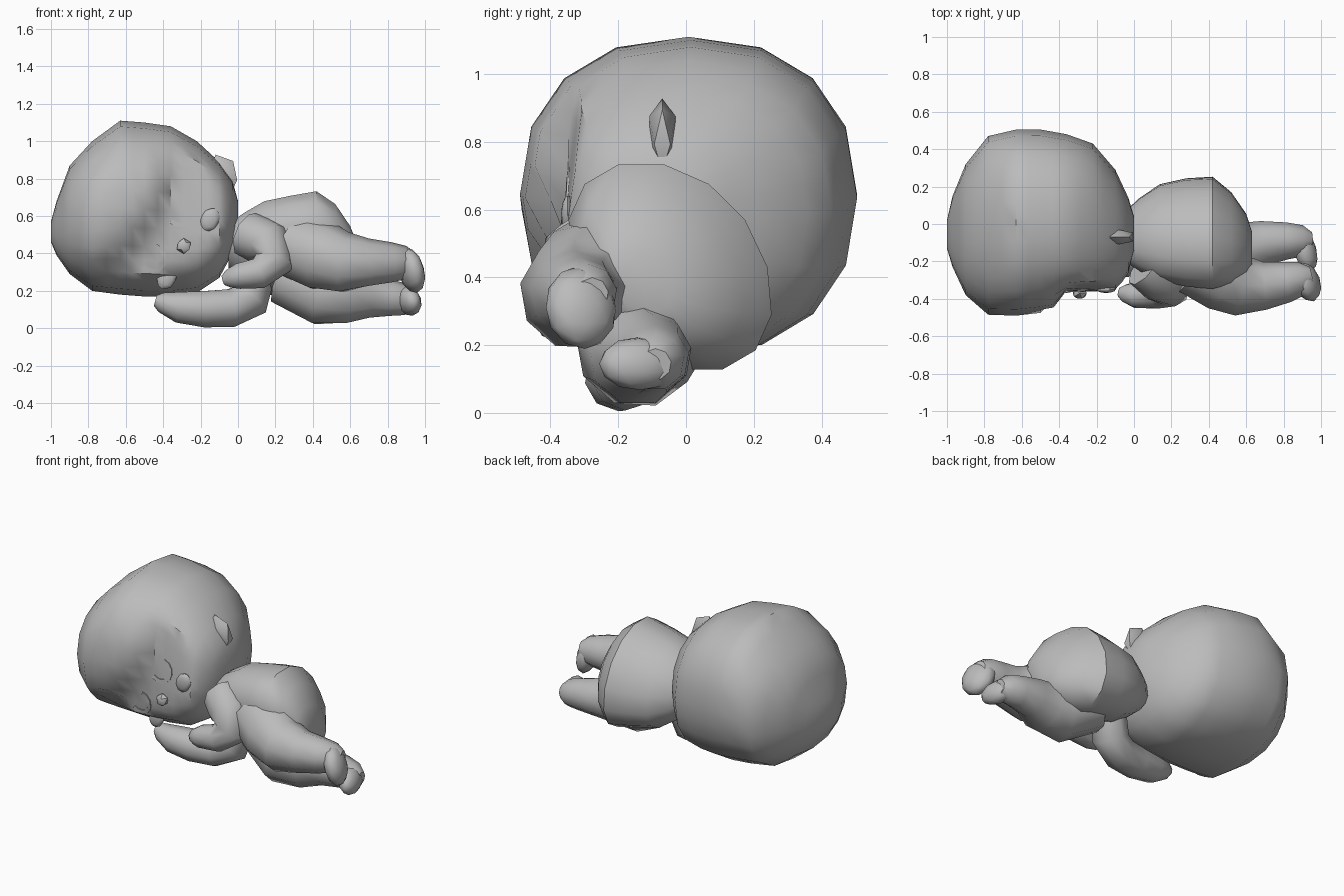
import bpy, bmesh, math
from mathutils import Vector, Matrix
from mathutils.bvhtree import BVHTree

if "Cube" in bpy.data.objects:
    bpy.data.objects.remove(bpy.data.objects["Cube"], do_unlink=True)

mat = bpy.data.materials.new("soft grey")
mat.use_nodes = True
GREY = (0.5, 0.5, 0.5, 1)
mat.diffuse_color = GREY
mat.node_tree.nodes["Principled BSDF"].inputs["Base Color"].default_value = GREY


def finish(bm, name, angle=40):
    bmesh.ops.recalc_face_normals(bm, faces=bm.faces[:])
    me = bpy.data.meshes.new(name)
    bm.to_mesh(me)
    bm.free()
    me.materials.append(mat)
    ob = bpy.data.objects.new(name, me)
    bpy.context.collection.objects.link(ob)
    bpy.ops.object.select_all(action='DESELECT')
    ob.select_set(True)
    bpy.context.view_layer.objects.active = ob
    bpy.ops.object.shade_smooth_by_angle(angle=math.radians(angle))


def skin(rings):
    """Bridge a list of point rings and close both ends."""
    bm = bmesh.new()
    vs = [[bm.verts.new(p) for p in r] for r in rings]
    n = len(vs[0])
    for a, b in zip(vs, vs[1:]):
        for i in range(n):
            j = (i + 1) % n
            bm.faces.new((a[i], a[j], b[j], b[i]))
    bm.faces.new(vs[0])
    bm.faces.new(vs[-1])
    return bm


def box_loft(sections, sides, power):
    """Rounded sections along x: (x, front, back, bottom, top)."""
    rings = []
    for x, yf, yb, zb, zt in sections:
        ring = []
        for i in range(sides):
            a = 2 * math.pi * i / sides
            c, s = math.cos(a), math.sin(a)
            c = math.copysign(abs(c) ** power, c)
            s = math.copysign(abs(s) ** power, s)
            ring.append(((x, (yf + yb) / 2 + c * (yb - yf) / 2,
                          (zb + zt) / 2 + s * (zt - zb) / 2)))
        rings.append(ring)
    return skin(rings)


def limb(name, path, sides=9):
    """Tube along points (x, y, z, radius) with tapered rounded ends."""
    pts = [Vector(p[:3]) for p in path]
    rad = [p[3] for p in path]
    end = (pts[-1] - pts[-2]).normalized()
    pts.append(pts[-1] + end * rad[-1] * 0.6)
    rad.append(rad[-1] * 0.55)
    rings = []
    for k, p in enumerate(pts):
        t = (pts[min(k + 1, len(pts) - 1)] - pts[max(k - 1, 0)]).normalized()
        u = t.cross(Vector((0, 1, 0))).normalized()
        v = t.cross(u)
        rings.append([p + (u * math.cos(a) + v * math.sin(a)) * rad[k]
                      for a in (2 * math.pi * i / sides for i in range(sides))])
    finish(skin(rings), name, 50)


def blob(name, loc, size, tilt=0, turn=0, subdiv=2):
    bm = bmesh.new()
    bmesh.ops.create_icosphere(bm, subdivisions=subdiv, radius=1)
    m = (Matrix.Translation(loc) @ Matrix.Rotation(turn, 4, 'Z')
         @ Matrix.Rotation(tilt, 4, 'Y') @ Matrix.Diagonal((*size, 1)))
    bmesh.ops.transform(bm, matrix=m, verts=bm.verts[:])
    finish(bm, name)


# Head with hair mass; the face is pressed in below a slanted fringe line
head = box_loft([
    (-1.0, -.13, .02, .46, .57), (-.97, -.23, .15, .39, .68),
    (-.9, -.38, .32, .29, .87), (-.78, -.485, .47, .2, 1.0),
    (-.63, -.49, .505, .18, 1.11), (-.5, -.475, .505, .17, 1.1),
    (-.36, -.45, .48, .17, 1.08), (-.22, -.42, .43, .19, 1.0),
    (-.1, -.365, .29, .27, .89), (-.03, -.26, .14, .4, .79),
    (0, -.14, .04, .5, .68)], 16, .88)
bmesh.ops.subdivide_edges(head, edges=head.edges[:], cuts=1, use_grid_fill=True)
CROWN = Vector((-.85, 0, .53))
ACROSS = Vector((.53, 0, .85))
FACE = Vector((-.33, 0, .47))
for v in head.verts:
    if v.co.y < 0:
        side = (v.co - FACE).dot(ACROSS)
        hairline = .17 + .8 * side * side
        t = min(max((hairline + .03 - (v.co - FACE).dot(CROWN)) / .06, 0), 1)
        v.co.y += t * (max(v.co.y, -.36 + .3 * side * side) - v.co.y)
tree = BVHTree.FromBMesh(head)
finish(head, "head")


def face_y(x, z):
    hit = tree.ray_cast(Vector((x, -2, z)), Vector((0, 1, 0)))[0]
    return hit.y if hit else -.3


# Closed eyes: thin curved ribbons lying on the face
chin = math.atan2(-.53, .85)
for name, cx, cz in (("left_eye", -.31, .62), ("right_eye", -.46, .375)):
    bm = bmesh.new()
    rows = []
    for k in range(9):
        a = chin + math.radians(-105 + k * 210 / 8)
        row = []
        for r in (.055, .08):
            x, z = cx + r * math.cos(a), cz + r * math.sin(a)
            row.append(bm.verts.new((x, face_y(x, z) - .006, z)))
        rows.append(row)
    for (a, b), (c, d) in zip(rows, rows[1:]):
        bm.faces.new((a, b, d, c))
    ribbon = bmesh.ops.extrude_face_region(bm, geom=bm.faces[:])
    for g in ribbon["geom"]:
        if isinstance(g, bmesh.types.BMVert):
            g.co.y += .008
    finish(bm, name)

# Nose, cheeks and the exposed ear
blob("nose", (-.29, face_y(-.29, .44) - .01, .44), (.042, .035, .042), subdiv=1)
for name, x, z in (("left_cheek", -.15, .58), ("right_cheek", -.38, .27)):
    blob(name, (x, face_y(x, z), z), (.05, .02, .066), math.radians(25))
blob("left_ear", (-.08, -.07, .82), (.085, .045, .115), math.radians(-20), subdiv=1)

# Torso lying on its side, its cross-section leaning toward the front
torso = box_loft([
    (-.05, -.2, .06, .32, .56), (.03, -.25, .13, .25, .62),
    (.14, -.3, .2, .18, .685), (.28, -.33, .23, .15, .715),
    (.42, -.34, .235, .12, .74), (.52, -.32, .15, .16, .67),
    (.6, -.28, .03, .22, .55), (.63, -.24, -.06, .3, .47)], 14, .95)
for v in torso.verts:
    v.co.y -= .28 * (v.co.z - .45)
finish(torso, "torso")

# Arms: one folded in front of the chest, one under the face
limb("left_arm", [(.06, -.22, .5, .13), (.16, -.3, .45, .135), (.19, -.34, .35, .11),
                  (.11, -.37, .295, .085), (.0, -.38, .28, .07), (-.05, -.37, .265, .05)])
limb("right_arm", [(.1, -.1, .3, .1), (.06, -.14, .15, .11), (-.04, -.18, .11, .105),
                   (-.18, -.2, .105, .1), (-.32, -.21, .115, .085), (-.41, -.21, .14, .055)])

# Legs stretched out with the upper one further forward
limb("left_leg", [(.3, -.2, .44, .18), (.46, -.28, .38, .19), (.57, -.33, .35, .165),
                  (.7, -.33, .35, .13), (.82, -.31, .35, .11), (.9, -.29, .35, .09)])
limb("right_leg", [(.26, -.08, .28, .17), (.46, -.15, .185, .18), (.58, -.14, .17, .15),
                   (.7, -.1, .17, .12), (.82, -.09, .16, .1), (.9, -.09, .15, .085)])

# Feet, toes turned slightly outward
blob("left_foot", (.925, -.31, .31), (.065, .11, .125), math.radians(-15), math.radians(20))
blob("right_foot", (.915, -.14, .145), (.06, .12, .08), math.radians(-15), math.radians(15))
